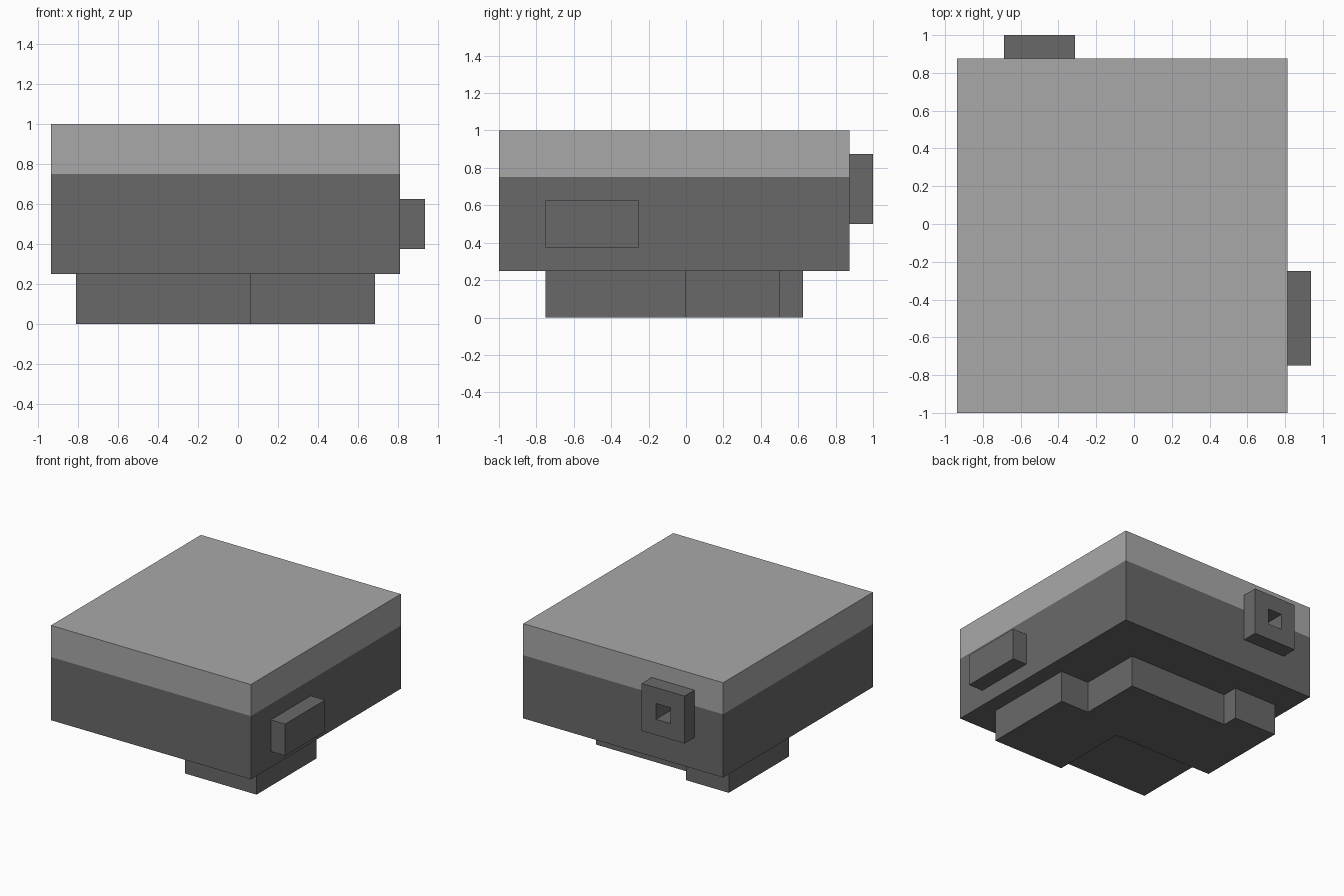
import bpy, bmesh
from mathutils import Vector

if "Cube" in bpy.data.objects:
    bpy.data.objects.remove(bpy.data.objects["Cube"])


def material(name, grey):
    m = bpy.data.materials.new(name)
    m.diffuse_color = (grey, grey, grey, 1)
    m.use_nodes = True
    m.node_tree.nodes["Principled BSDF"].inputs["Base Color"].default_value = m.diffuse_color
    return m


DARK = material("dark grey", 0.141)
LIGHT = material("light grey", 0.397)


def add_object(name, bm, *mats):
    bmesh.ops.recalc_face_normals(bm, faces=bm.faces[:])
    mesh = bpy.data.meshes.new(name)
    bm.to_mesh(mesh)
    bm.free()
    ob = bpy.data.objects.new(name, mesh)
    bpy.context.collection.objects.link(ob)
    for m in mats:
        mesh.materials.append(m)
    return ob


def box_mesh(lo, hi):
    lo, hi = Vector(lo), Vector(hi)
    bm = bmesh.new()
    bmesh.ops.create_cube(bm, size=1)
    for v in bm.verts:
        v.co = (lo + hi) / 2 + v.co * (hi - lo)
    return bm


# Body: dark block with a light band above z = 0.75
bm = box_mesh((-0.9375, -1, 0.25), (0.8125, 0.875, 1))
bmesh.ops.bisect_plane(bm, geom=bm.verts[:] + bm.edges[:] + bm.faces[:],
                       plane_co=(0, 0, 0.75), plane_no=(0, 0, 1))
for f in bm.faces:
    f.material_index = int(f.calc_center_median().z > 0.75)
body = add_object("body", bm, DARK, LIGHT)

# Block on the right side
add_object("side_block", box_mesh((0.8125, -0.75, 0.375), (0.9375, -0.25, 0.625)), DARK)

# Square socket on the back
socket = add_object("back_socket", box_mesh((-0.6875, 0.875, 0.5), (-0.3125, 1, 0.875)), DARK)

# Socket hole, sunk through the socket into the body
hole = add_object("hole_cutter", box_mesh((-0.5625, 0.75, 0.625), (-0.4375, 1.1, 0.75)), DARK)
hole.hide_render = True
hole.hide_viewport = True
for ob in (body, socket):
    mod = ob.modifiers.new("hole", 'BOOLEAN')
    mod.operation = 'DIFFERENCE'
    mod.solver = 'EXACT'
    mod.object = hole

# Stepped base: outline extruded upward
outline = [(-0.8125, -0.125), (0.0625, -0.125), (0.0625, -0.75), (0.6875, -0.75),
           (0.6875, 0), (0.4375, 0), (0.4375, 0.5), (-0.4375, 0.5),
           (-0.4375, 0.625), (-0.8125, 0.625)]
bm = bmesh.new()
face = bm.faces.new([bm.verts.new((x, y, 0)) for x, y in outline])
ext = bmesh.ops.extrude_face_region(bm, geom=[face], use_keep_orig=True)
bmesh.ops.translate(bm, vec=(0, 0, 0.25),
                    verts=[v for v in ext["geom"] if isinstance(v, bmesh.types.BMVert)])
add_object("base", bm, DARK)
